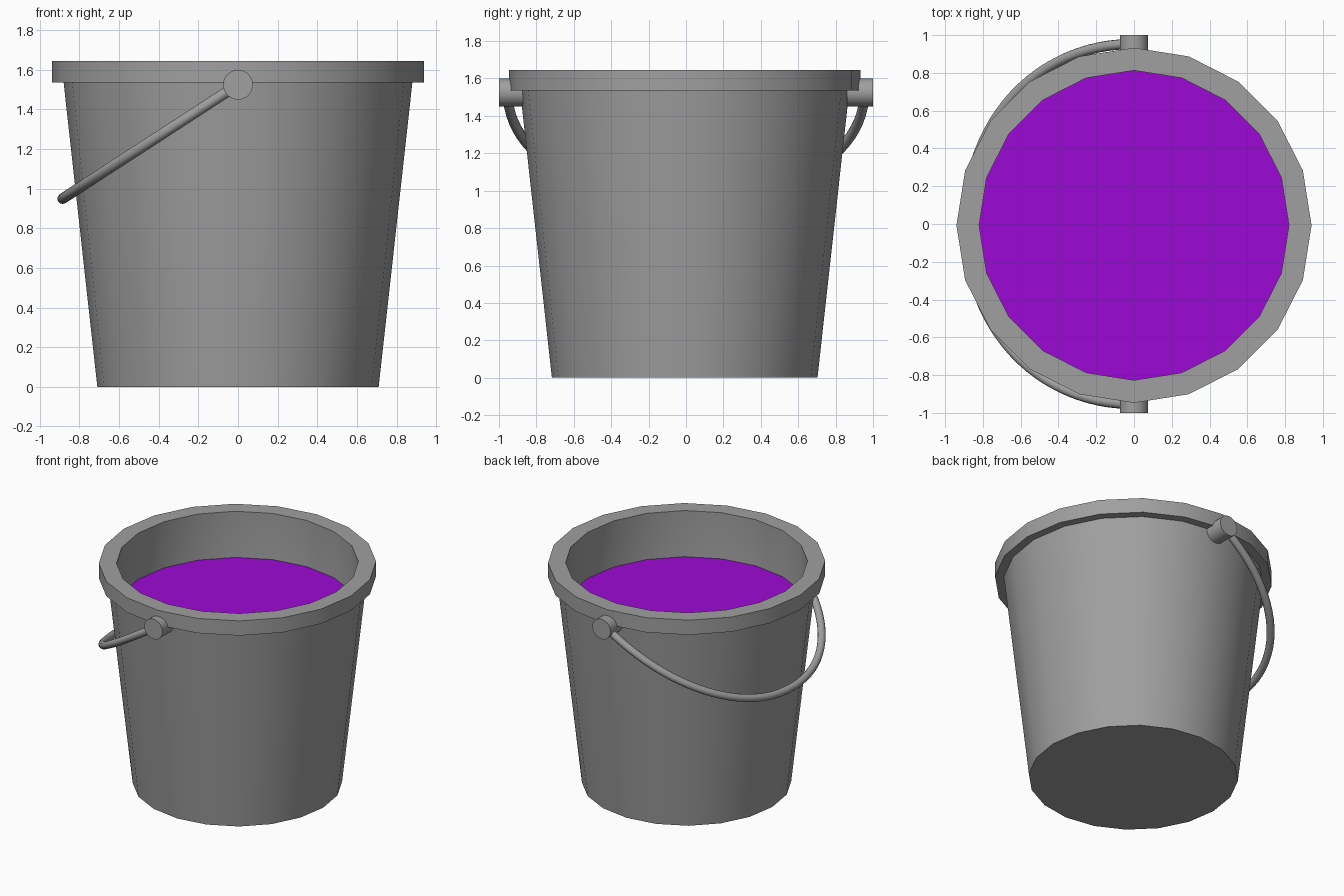
import bpy, bmesh, math
from mathutils import Matrix, Vector

cube = bpy.data.objects.get("Cube")
if cube:
    bpy.data.objects.remove(cube, do_unlink=True)


def material(name, rgb):
    mat = bpy.data.materials.new(name)
    mat.use_nodes = True
    mat.diffuse_color = (*rgb, 1)
    mat.node_tree.nodes["Principled BSDF"].inputs["Base Color"].default_value = (*rgb, 1)
    return mat


def add_object(name, bm, mat, smooth=True):
    bmesh.ops.recalc_face_normals(bm, faces=bm.faces)
    mesh = bpy.data.meshes.new(name)
    bm.to_mesh(mesh)
    bm.free()
    mesh.materials.append(mat)
    obj = bpy.data.objects.new(name, mesh)
    bpy.context.collection.objects.link(obj)
    if smooth:
        bpy.ops.object.select_all(action='DESELECT')
        obj.select_set(True)
        bpy.context.view_layer.objects.active = obj
        bpy.ops.object.shade_smooth_by_angle(angle=math.radians(35))
    return obj


def bridge(bm, a, b):
    for i in range(len(a)):
        j = (i + 1) % len(a)
        bm.faces.new((a[i], a[j], b[j], b[i]))


grey = material("grey metal", (0.35, 0.35, 0.35))
purple = material("purple liquid", (0.33, 0.003, 0.66))
SIDES = 20
SHIFT = -0.007  # the pail sits slightly forward of the handle pegs
LIQUID_Z, INNER_R = 1.30, 0.82

# Pail: walls, thick rim and inside turned from one profile
profile = [(0.71, 0), (0.88, 1.535), (0.94, 1.535), (0.94, 1.645),
           (INNER_R, 1.645), (INNER_R, LIQUID_Z), (0.66, 0.05)]
bm = bmesh.new()
rings = []
for r, z in profile:
    angles = [math.tau * i / SIDES for i in range(SIDES)]
    rings.append([bm.verts.new((r * math.cos(a), r * math.sin(a) + SHIFT, z)) for a in angles])
for a, b in zip(rings, rings[1:]):
    bridge(bm, a, b)
bm.faces.new(rings[0])
bm.faces.new(rings[-1])
add_object("pail", bm, grey)

# Liquid surface
bm = bmesh.new()
bm.faces.new([bm.verts.new((INNER_R * math.cos(a), INNER_R * math.sin(a) + SHIFT, LIQUID_Z))
              for a in angles])
add_object("liquid", bm, purple, smooth=False)

# Handle pegs
PIVOT = Vector((0, 0, 1.525))
for side, name in ((-1, "front_peg"), (1, "back_peg")):
    bm = bmesh.new()
    place = Matrix.Translation(PIVOT + Vector((0, side * 0.93, 0))) @ Matrix.Rotation(math.pi / 2, 4, 'X')
    bmesh.ops.create_cone(bm, cap_ends=True, segments=32, radius1=0.075, radius2=0.075,
                          depth=0.14, matrix=place)
    add_object(name, bm, grey)

# Handle: round rod swept along a tilted half oval
TIP = Vector((-0.885, 0, -0.575))
STEPS, ROD_SIDES, ROD_R, HALF_SPAN = 48, 12, 0.027, 0.953
path = []
for i in range(STEPS + 1):
    t = math.pi * i / STEPS
    c, s = math.cos(t), max(math.sin(t), 0)
    path.append(PIVOT + TIP * s ** 0.96 + Vector((0, math.copysign(HALF_SPAN * abs(c) ** 0.96, c), 0)))
normal = TIP.cross(Vector((0, 1, 0))).normalized()
bm = bmesh.new()
rod = []
for i, p in enumerate(path):
    tangent = (path[min(i + 1, STEPS)] - path[max(i - 1, 0)]).normalized()
    across = tangent.cross(normal)
    rod.append([bm.verts.new(p + ROD_R * (math.cos(a) * across + math.sin(a) * normal))
                for a in (math.tau * k / ROD_SIDES for k in range(ROD_SIDES))])
for a, b in zip(rod, rod[1:]):
    bridge(bm, a, b)
bm.faces.new(rod[0])
bm.faces.new(rod[-1])
add_object("handle", bm, grey)
